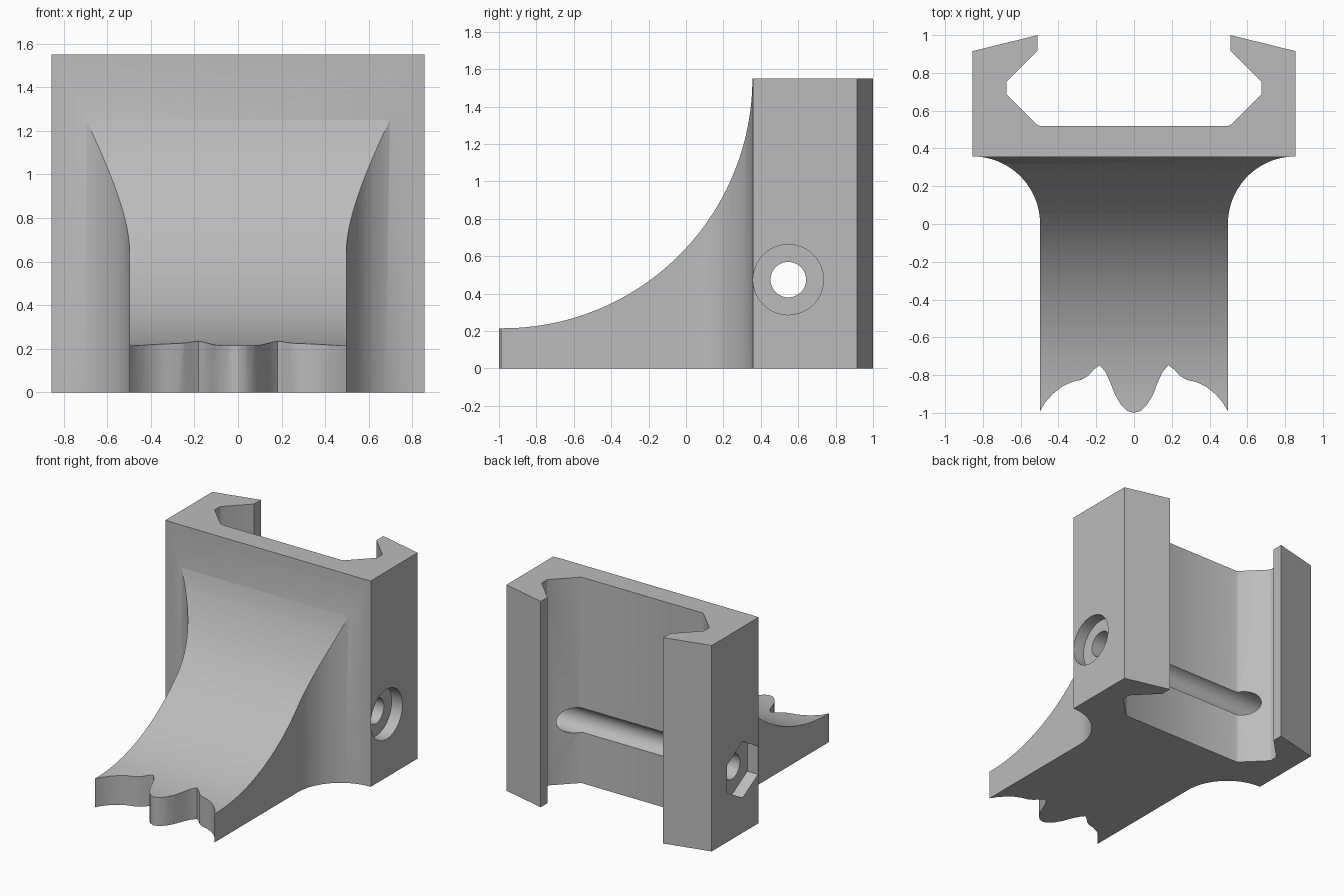
import bpy, bmesh
from math import sin, cos, pi
from mathutils import Vector

cube = bpy.data.objects.get("Cube")
if cube:
    bpy.data.objects.remove(cube, do_unlink=True)

grey = bpy.data.materials.new("plain grey")
grey.use_nodes = True
grey.diffuse_color = (0.5, 0.5, 0.5, 1)
grey.node_tree.nodes["Principled BSDF"].inputs["Base Color"].default_value = (0.5, 0.5, 0.5, 1)


def prism(name, outline, start, depth):
    """Extrude a closed outline of 3D points along depth."""
    bm = bmesh.new()
    face = bm.faces.new([bm.verts.new(Vector(p) + Vector(start)) for p in outline])
    side = bmesh.ops.extrude_face_region(bm, geom=[face])["geom"]
    bmesh.ops.translate(bm, vec=depth, verts=[v for v in side if isinstance(v, bmesh.types.BMVert)])
    bmesh.ops.recalc_face_normals(bm, faces=bm.faces)
    mesh = bpy.data.meshes.new(name)
    bm.to_mesh(mesh)
    bm.free()
    mesh.materials.append(grey)
    obj = bpy.data.objects.new(name, mesh)
    bpy.context.collection.objects.link(obj)
    return obj


def combine(target, cutter, operation):
    """Apply a boolean and discard the cutter."""
    bpy.context.view_layer.objects.active = target
    mod = target.modifiers.new("cut", 'BOOLEAN')
    mod.operation, mod.object, mod.solver = operation, cutter, 'EXACT'
    bpy.ops.object.modifier_apply(modifier=mod.name)
    bpy.data.objects.remove(cutter, do_unlink=True)


def ring(radius, sides):
    """Circle in the side plane with a corner at the top."""
    return [(0, radius * sin(2 * pi * i / sides), radius * cos(2 * pi * i / sides)) for i in range(sides)]


HEIGHT, WIDTH, FRONT = 1.55, 0.855, 0.358

# Plan of the right half: scalloped tip, flared neck, clip jaw
tip = [(0, -1), (0.035, -0.99), (0.07, -0.955), (0.1, -0.905), (0.125, -0.84), (0.15, -0.785),
       (0.181, -0.747), (0.21, -0.768), (0.245, -0.805), (0.28, -0.825), (0.33, -0.837),
       (0.38, -0.86), (0.43, -0.9), (0.47, -0.945), (0.497, -0.99)]
neck = [(WIDTH - (WIDTH - 0.497) * cos(a), FRONT * sin(a)) for a in (pi / 2 * i / 24 for i in range(25))]
jaw = [(WIDTH, 0.915), (0.51, 1), (0.51, 0.918), (0.673, 0.755), (0.675, 0.75), (0.675, 0.69),
       (0.673, 0.685), (0.515, 0.527), (0.5, 0.52)]
half = tip + neck + jaw
plan = half + [(-x, y) for x, y in reversed(half[1:])]
bracket = prism("bracket", [(x, y, 0) for x, y in plan], (0, 0, 0), (0, 0, HEIGHT))

# Concave sweep from the thin tip up to the top of the clip
R, CY = 1.335, -0.98
sweep = [(0, CY + R * sin(a), HEIGHT - R * cos(a)) for a in (pi / 2 * i / 48 for i in range(49))]
side = [(0, -1.1, -0.1), (0, -1.1, HEIGHT - R)] + sweep + [
    (0, CY + R, 1.7), (0, 1.1, 1.7), (0, 1.1, -0.1)]
combine(bracket, prism("sweep_cutter", side, (-1, 0, 0), (2, 0, 0)), 'INTERSECT')

# Cross bolt hole, round head recess and hexagonal nut recess
BOLT_Y, BOLT_Z, RECESS = 0.547, 0.475, 0.09
for name, outline, x, length in (
        ("bolt_cutter", ring(0.095, 48), -1, 2),
        ("head_cutter", ring(0.188, 64), WIDTH - RECESS, 0.2),
        ("nut_cutter", ring(0.212, 6), RECESS - WIDTH, -0.2)):
    combine(bracket, prism(name, outline, (x, BOLT_Y, BOLT_Z), (length, 0, 0)), 'DIFFERENCE')

bpy.ops.object.select_all(action='DESELECT')
bracket.select_set(True)
bpy.context.view_layer.objects.active = bracket
bpy.ops.object.shade_smooth_by_angle(angle=pi / 6)
